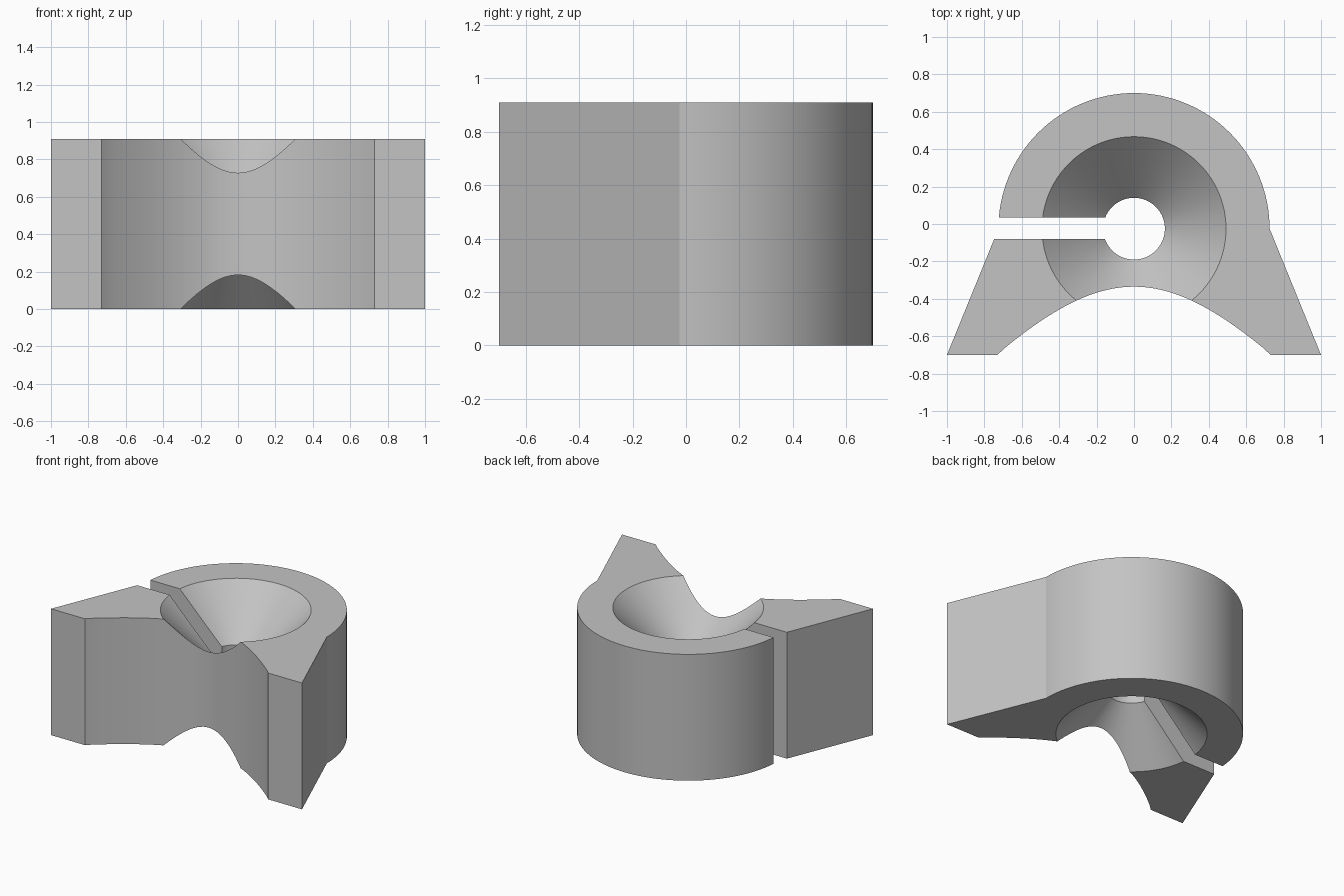
import bpy, bmesh
from math import sin, cos, pi, sqrt

H = 0.91          # block height
CY = -0.025       # bore centre in y
R_OUT = 0.725     # outer radius
R_CONE = 0.492    # funnel mouth radius
R_BORE = 0.165    # bore radius

cube = bpy.data.objects.get("Cube")
if cube:
    bpy.data.objects.remove(cube, do_unlink=True)

# Single grey material
grey = bpy.data.materials.new("plain grey")
grey.use_nodes = True
colour = (0.55, 0.55, 0.55, 1)
grey.diffuse_color = colour
grey.node_tree.nodes["Principled BSDF"].inputs["Base Color"].default_value = colour


def make_object(name, bm):
    bmesh.ops.recalc_face_normals(bm, faces=bm.faces)
    mesh = bpy.data.meshes.new(name)
    bm.to_mesh(mesh)
    bm.free()
    mesh.materials.append(grey)
    obj = bpy.data.objects.new(name, mesh)
    bpy.context.collection.objects.link(obj)
    return obj


def extruded(name, outline, z0, z1):
    bm = bmesh.new()
    base = bm.faces.new([bm.verts.new((x, y, z0)) for x, y in outline])
    top = bmesh.ops.extrude_face_region(bm, geom=[base], use_keep_orig=True)
    verts = [v for v in top["geom"] if isinstance(v, bmesh.types.BMVert)]
    bmesh.ops.translate(bm, verts=verts, vec=(0, 0, z1 - z0))
    return make_object(name, bm)


def lathed(name, profile, steps):
    bm = bmesh.new()
    rings = [[bm.verts.new((r * cos(2 * pi * i / steps), CY + r * sin(2 * pi * i / steps), z))
              for i in range(steps)] for r, z in profile]
    for a, b in zip(rings, rings[1:]):
        for i in range(steps):
            j = (i + 1) % steps
            bm.faces.new((a[i], a[j], b[j], b[i]))
    bm.faces.new(rings[0])
    bm.faces.new(rings[-1])
    return make_object(name, bm)


def front_curve(x):
    return -0.335 - (sqrt(0.719 + 1.39 * x * x) - 0.848)


# Body outline: round back, splayed feet, hollow front
N = 64
outline = [(R_OUT * cos(pi * i / N), CY + R_OUT * sin(pi * i / N)) for i in range(N + 1)]
outline.append((-1, -0.7))
for i in range(41):
    x = -0.73 + 1.46 * i / 40
    outline.append((x, -0.7 if i in (0, 40) else front_curve(x)))
outline.append((1, -0.7))
body = extruded("slotted_block", outline, 0, H)

# Bore with a 45 degree funnel at each end
E = 0.05
depth = R_CONE - R_BORE
bore = lathed("bore_cutter", [(R_CONE + E, -E), (R_BORE, depth),
                              (R_BORE, H - depth), (R_CONE + E, H + E)], 96)

# Slot opening the bore to the right side
slot = extruded("slot_cutter", [(-1.2, -0.08), (-0.05, -0.08), (-0.05, 0.035), (-1.2, 0.035)],
                -0.1, H + 0.1)

bpy.context.view_layer.objects.active = body
for cutter in (bore, slot):
    mod = body.modifiers.new(cutter.name, "BOOLEAN")
    mod.operation = "DIFFERENCE"
    mod.solver = "EXACT"
    mod.object = cutter
    bpy.ops.object.modifier_apply(modifier=mod.name)
    bpy.data.objects.remove(cutter, do_unlink=True)

bpy.ops.object.select_all(action="DESELECT")
body.select_set(True)
bpy.ops.object.shade_smooth_by_angle(angle=pi / 9)
